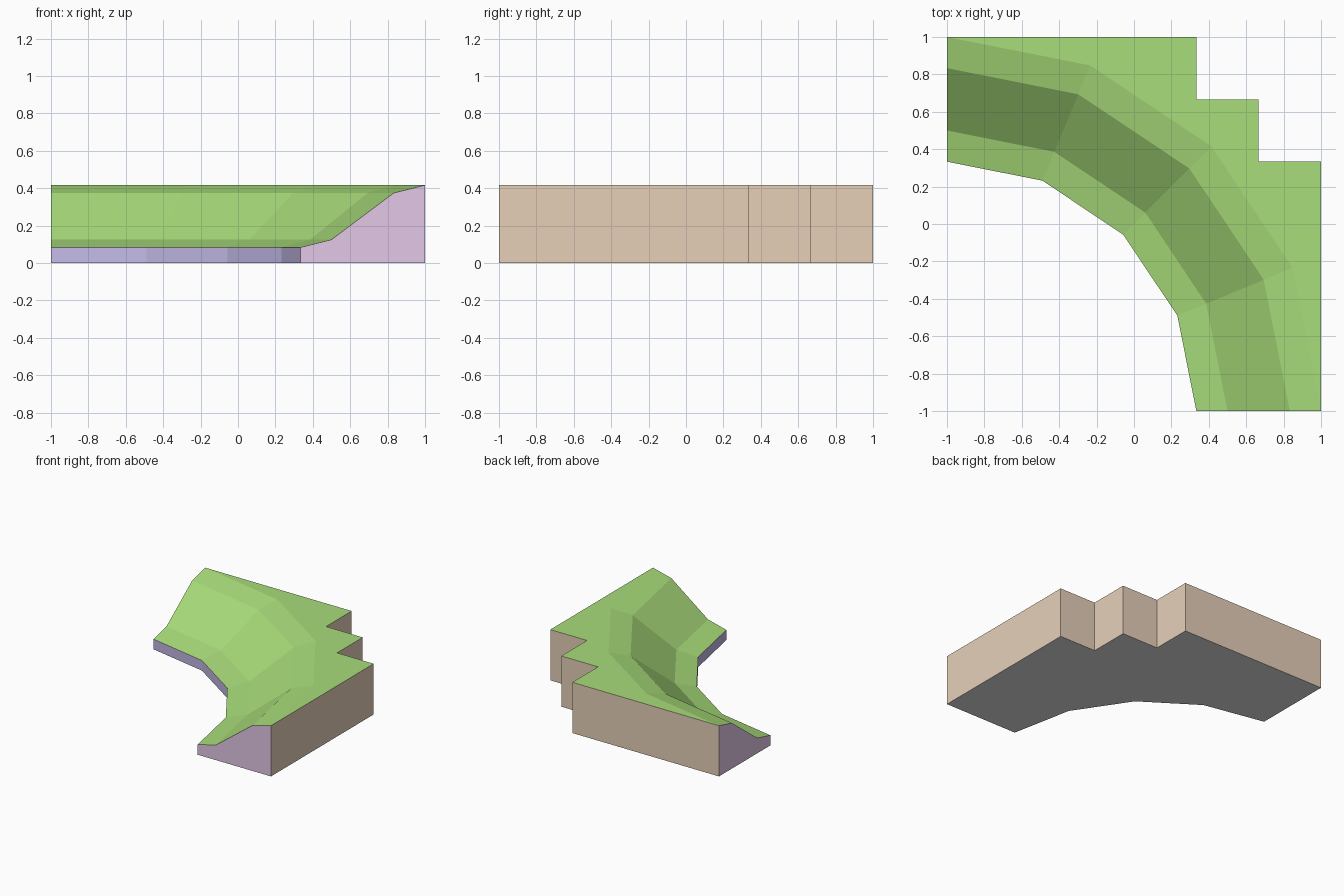
import bpy, bmesh, math
from mathutils import Vector

cube = bpy.data.objects.get("Cube")
if cube:
    bpy.data.objects.remove(cube, do_unlink=True)


def make_material(name, rgb):
    # sRGB 0-255 to linear
    lin = [((c / 255 + 0.055) / 1.055) ** 2.4 for c in rgb]
    mat = bpy.data.materials.new(name)
    mat.use_nodes = True
    mat.diffuse_color = (*lin, 1)
    bsdf = next(n for n in mat.node_tree.nodes if n.type == 'BSDF_PRINCIPLED')
    bsdf.inputs["Base Color"].default_value = (*lin, 1)
    bsdf.inputs["Roughness"].default_value = 1
    return mat


GRASS, DIRT, END, INNER, BASE = range(5)
materials = [
    make_material("grass_green", (169, 221, 122)),
    make_material("dirt_tan", (230, 208, 185)),
    make_material("end_mauve", (229, 202, 233)),
    make_material("inner_lavender", (198, 188, 234)),
    make_material("underside_grey", (228, 228, 228)),
]

# Slope profile as (radius, height), swept a quarter turn about one corner
PROFILE = [(4 / 3, 1 / 12), (1.5, 0.125), (11 / 6, 0.375), (2, 5 / 12)]
TOP = PROFILE[-1][1]
STEPS = 4
T = 1 / 3
STAIR = [(-1, 1), (T, 1), (T, 2 * T), (2 * T, 2 * T), (2 * T, T), (1, T), (1, -1)]

bm = bmesh.new()


def arc_point(radius, step, z):
    a = math.pi / 2 * step / STEPS
    return bm.verts.new((radius * math.cos(a) - 1, radius * math.sin(a) - 1, z))


# Curved grassy slope
rings = [[arc_point(r, i, z) for i in range(STEPS + 1)] for r, z in PROFILE]
inner_base = [arc_point(PROFILE[0][0], i, 0) for i in range(STEPS + 1)]


def bridge(low, high):
    for i in range(len(low) - 1):
        bm.faces.new((low[i], low[i + 1], high[i + 1], high[i]))


for low, high in zip([inner_base] + rings, rings):
    bridge(low, high)

# Flat plateau and stepped outer walls
outer_base = [bm.verts.new((x, y, 0)) for x, y in STAIR]
corners = [bm.verts.new((x, y, TOP)) for x, y in STAIR[1:-1]]
outer_top = [rings[-1][-1]] + corners + [rings[-1][0]]
bridge(outer_base, outer_top)
bm.faces.new(rings[-1] + corners)

# Underside and the two profile ends
bm.faces.new(inner_base + outer_base)
for i, corner in ((0, outer_base[-1]), (STEPS, outer_base[0])):
    bm.faces.new([inner_base[i]] + [ring[i] for ring in rings] + [corner])

bmesh.ops.recalc_face_normals(bm, faces=bm.faces[:])

# Colour by direction and position
pivot = Vector((-1, -1))
for f in bm.faces:
    c = f.calc_center_median()
    if f.normal.z > 0.1:
        f.material_index = GRASS
    elif f.normal.z < -0.5:
        f.material_index = BASE
    elif min(c.x, c.y) < -0.99:
        f.material_index = END
    elif (c.xy - pivot).length < 1.4:
        f.material_index = INNER
    else:
        f.material_index = DIRT

mesh = bpy.data.meshes.new("hill_corner")
bm.to_mesh(mesh)
bm.free()
for mat in materials:
    mesh.materials.append(mat)
hill = bpy.data.objects.new("hill_corner", mesh)
bpy.context.collection.objects.link(hill)
